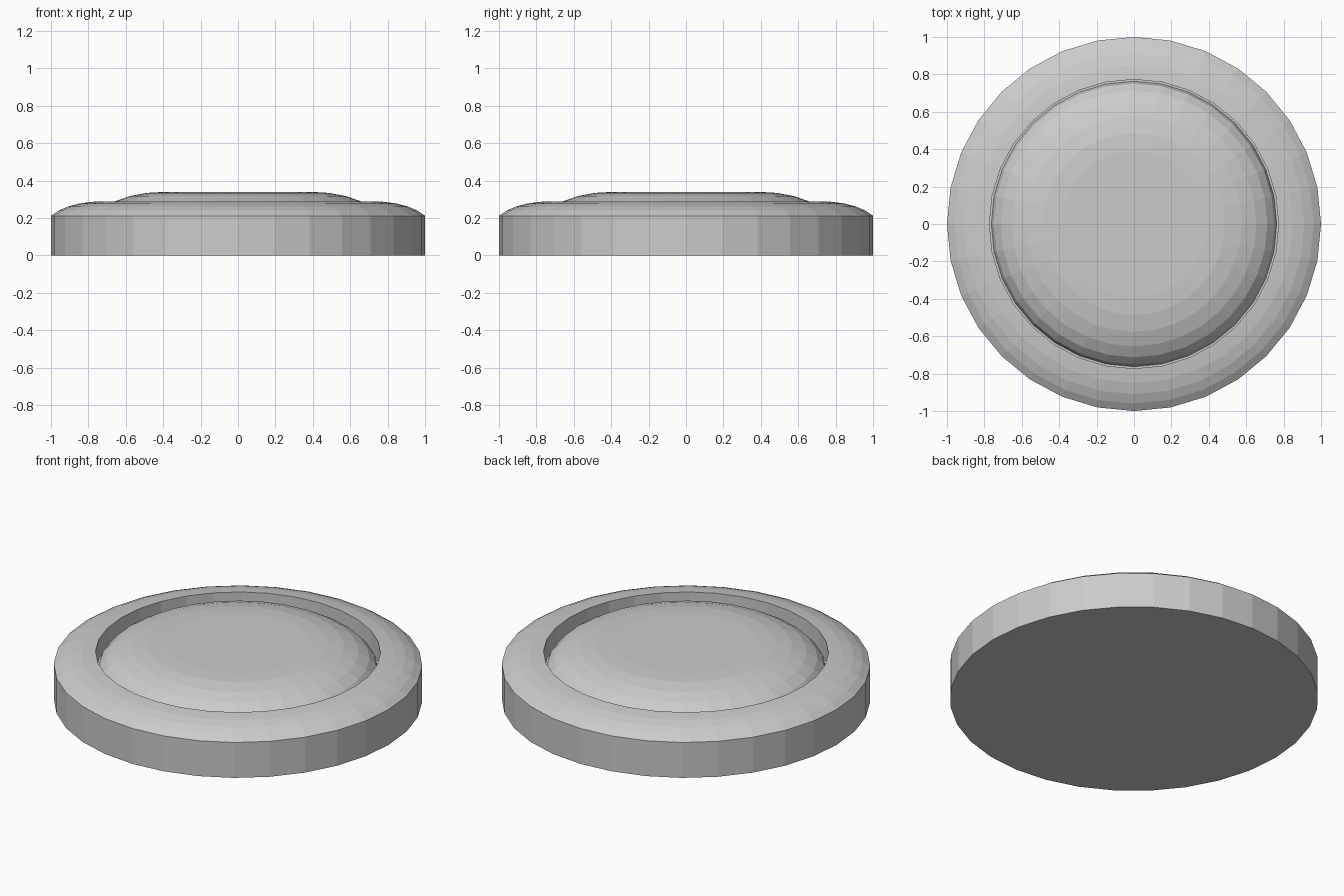
import bpy, bmesh, math

if "Cube" in bpy.data.objects:
    bpy.data.objects.remove(bpy.data.objects["Cube"])

SIDES = 32

grey = bpy.data.materials.new("mid grey")
grey.diffuse_color = (0.6, 0.6, 0.6, 1)
grey.use_nodes = True
grey.node_tree.nodes["Principled BSDF"].inputs["Base Color"].default_value = grey.diffuse_color


def lathe(name, profile):
    """Spin a (radius, height) profile, bottom to top, around z; radius 0 closes an end."""
    bm = bmesh.new()
    rings = []
    for r, z in profile:
        n = 1 if r == 0 else SIDES
        rings.append([bm.verts.new((r * math.cos(2 * math.pi * i / SIDES),
                                    r * math.sin(2 * math.pi * i / SIDES), z))
                      for i in range(n)])
    for a, b in zip(rings, rings[1:]):
        for i in range(SIDES):
            j = (i + 1) % SIDES
            quad = [a[i % len(a)], a[j % len(a)], b[j % len(b)], b[i % len(b)]]
            bm.faces.new(list(dict.fromkeys(quad)))
    bmesh.ops.recalc_face_normals(bm, faces=bm.faces)
    mesh = bpy.data.meshes.new(name)
    bm.to_mesh(mesh)
    bm.free()
    mesh.materials.append(grey)
    obj = bpy.data.objects.new(name, mesh)
    bpy.context.collection.objects.link(obj)
    return obj


# Housing: straight side, rounded shoulder and a round well
lathe("housing", [(0, 0), (1, 0), (1, 0.212), (0.96, 0.239), (0.91, 0.261),
                  (0.85, 0.277), (0.80, 0.284), (0.773, 0.287),
                  (0.773, 0.17), (0, 0.17)])

# Domed push cap: flat centre with a quarter-ellipse edge, sitting in the well
steps = 6
dome = [(0.39 + 0.373 * math.cos(math.pi / 2 * k / steps),
         0.172 + 0.168 * math.sin(math.pi / 2 * k / steps)) for k in range(steps + 1)]
lathe("push_cap", [(0, 0.171), (0.763, 0.171)] + dome[1:] + [(0, 0.34)])
